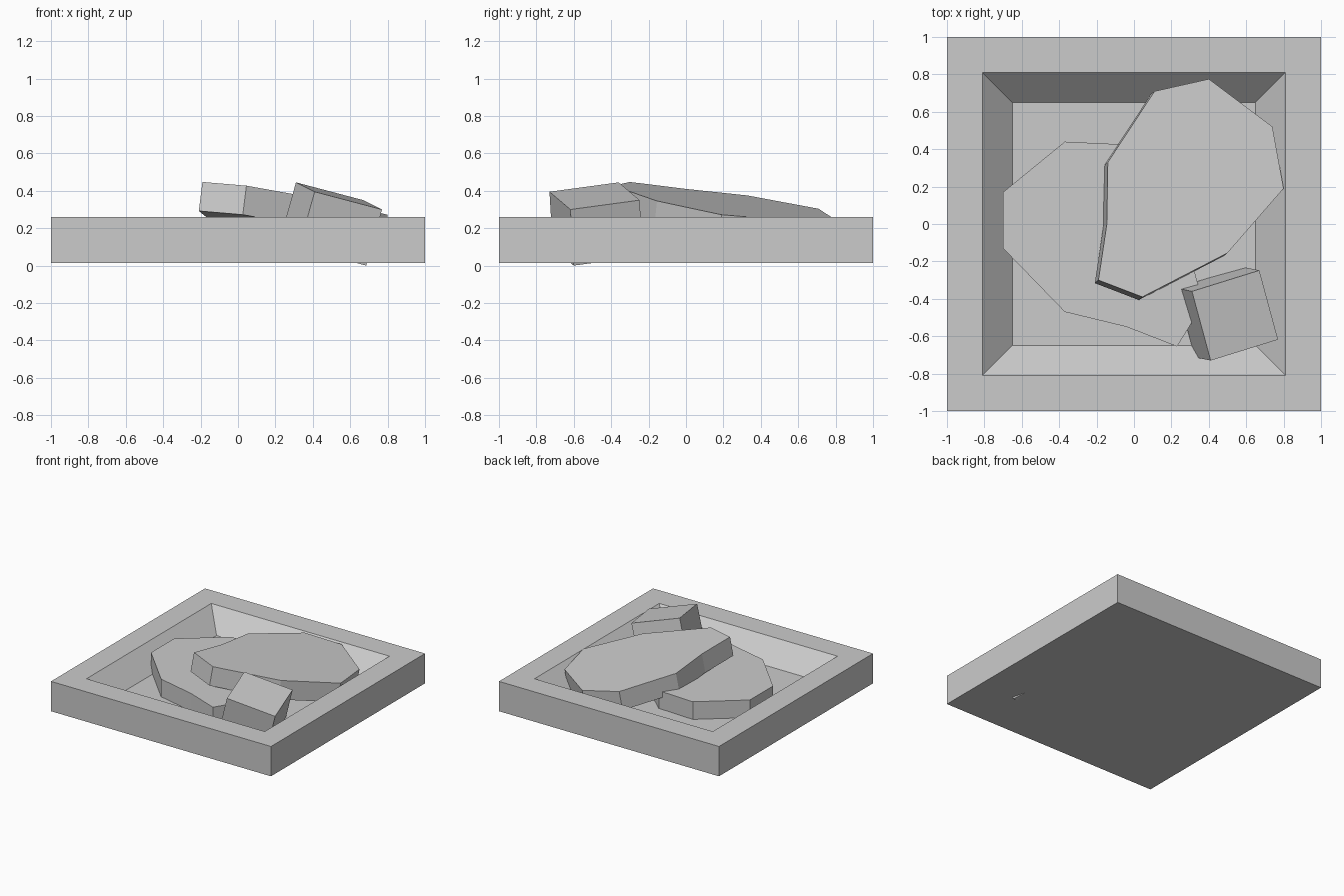
import bpy, bmesh
from mathutils import Vector

if "Cube" in bpy.data.objects:
    bpy.data.objects.remove(bpy.data.objects["Cube"])


def make_object(name, bm):
    bmesh.ops.recalc_face_normals(bm, faces=bm.faces)
    mesh = bpy.data.meshes.new(name)
    bm.to_mesh(mesh)
    bm.free()
    obj = bpy.data.objects.new(name, mesh)
    bpy.context.collection.objects.link(obj)
    return obj


def prism(name, top, offset):
    """Solid from a planar top outline, swept along an offset."""
    bm = bmesh.new()
    face = bm.faces.new([bm.verts.new(p) for p in top])
    ext = bmesh.ops.extrude_face_region(bm, geom=[face], use_keep_orig=True)
    moved = [g for g in ext["geom"] if isinstance(g, bmesh.types.BMVert)]
    bmesh.ops.translate(bm, verts=moved, vec=offset)
    return make_object(name, bm)


# Square tray: rings from outer base, over the rim, down the sloped walls to the floor
bm = bmesh.new()
rings = []
for r, z in ((1.0, 0.015), (1.0, 0.26), (0.81, 0.26), (0.65, 0.10)):
    rings.append([bm.verts.new((sx * r, sy * r, z))
                  for sx, sy in ((-1, -1), (1, -1), (1, 1), (-1, 1))])
for a, b in zip(rings, rings[1:]):
    for i in range(4):
        j = (i + 1) % 4
        bm.faces.new((a[i], a[j], b[j], b[i]))
bm.faces.new(rings[0])
bm.faces.new(rings[-1])
make_object("tray", bm)

# Lower flat stone slab resting on the tray floor
lower = [(-0.70, 0.17), (-0.70, -0.13), (-0.37, -0.47), (-0.04, -0.55),
         (0.23, -0.655), (0.37, -0.43), (0.31, -0.20), (0.22, 0.18), (-0.05, 0.425), (-0.37, 0.44)]
prism("lower_slab", [(x, y, 0.245) for x, y in lower], Vector((0, 0, -0.145)))

# Upper slab leaning across the lower one
upper = [(0.11, 0.71), (-0.14, 0.33), (-0.145, 0.0), (-0.19, -0.30),
         (0.045, -0.39), (0.50, -0.155), (0.80, 0.19), (0.74, 0.52), (0.40, 0.775)]
slope = Vector((0.125, 0.105, 1.0))
prism("upper_slab",
      [(x, y, 0.392 - slope.x * x - slope.y * y) for x, y in upper],
      slope * -0.155)

# Tilted block, one corner just breaking through the tray base
corner = Vector((0.31, -0.36, 0.445))
u = Vector((0.36, 0.112, -0.095))
v = Vector((0.10, -0.37, -0.05))
down = u.cross(v).normalized() * 0.312
prism("tilted_block", [corner, corner + u, corner + u + v, corner + v], down)
